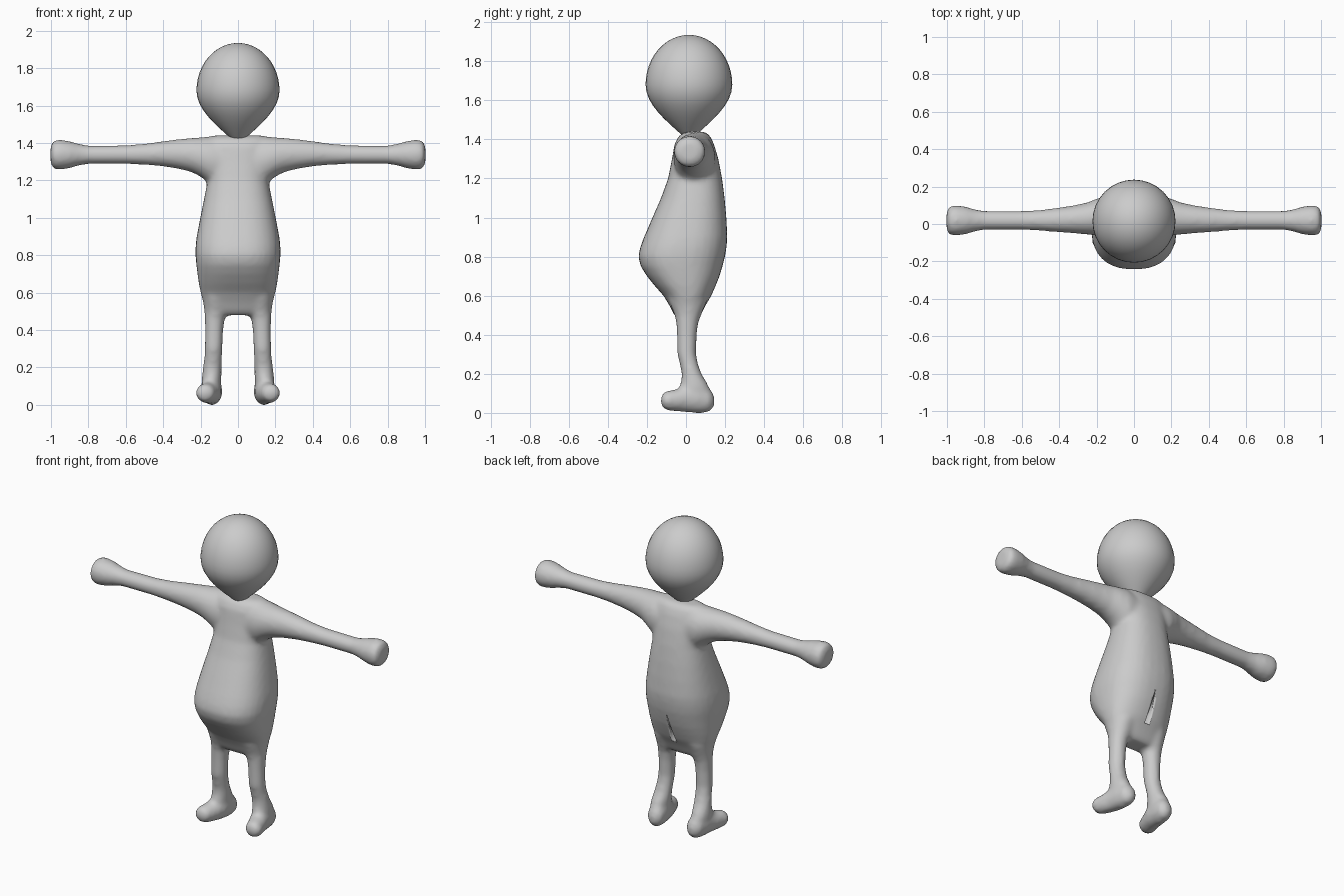
import bpy, bmesh
from math import cos, sin, pi

N = 32


def spow(v, p):
    return abs(v) ** p * (1 if v >= 0 else -1)


def loft(bm, axis, rows, sx=1, power=2.0):
    """Closed tube along an axis; each row is (t, u_min, u_max, v_min, v_max)."""
    rings, e = [], 2 / power
    for t, u0, u1, v0, v1 in rows:
        ring = []
        for i in range(N):
            a = 2 * pi * i / N
            u = (u0 + u1) / 2 + (u1 - u0) / 2 * spow(cos(a), e)
            v = (v0 + v1) / 2 + (v1 - v0) / 2 * spow(sin(a), e)
            x, y, z = {'x': (t, u, v), 'y': (u, t, v), 'z': (u, v, t)}[axis]
            ring.append(bm.verts.new((x * sx, y, z)))
        rings.append(ring)
    faces = [bm.faces.new(rings[0]), bm.faces.new(rings[-1])]
    for a, b in zip(rings, rings[1:]):
        for i in range(N):
            j = (i + 1) % N
            faces.append(bm.faces.new((a[i], a[j], b[j], b[i])))
    bmesh.ops.recalc_face_normals(bm, faces=faces)


def make(name, bm):
    me = bpy.data.meshes.new(name)
    bm.to_mesh(me)
    bm.free()
    ob = bpy.data.objects.new(name, me)
    bpy.context.collection.objects.link(ob)
    for p in me.polygons:
        p.use_smooth = True
    return ob


# torso: half width, front and back at each height
torso = [(0.48, 0.15, -0.04, 0.06), (0.50, 0.175, -0.06, 0.075), (0.55, 0.187, -0.085, 0.10),
         (0.60, 0.20, -0.115, 0.13), (0.65, 0.21, -0.16, 0.152), (0.70, 0.217, -0.20, 0.172),
         (0.75, 0.223, -0.232, 0.187), (0.80, 0.228, -0.245, 0.20), (0.85, 0.227, -0.234, 0.208),
         (0.90, 0.221, -0.215, 0.212), (1.00, 0.202, -0.172, 0.207), (1.10, 0.182, -0.128, 0.198),
         (1.20, 0.162, -0.092, 0.185), (1.30, 0.165, -0.072, 0.166), (1.38, 0.17, -0.058, 0.142),
         (1.42, 0.165, -0.035, 0.122), (1.44, 0.14, 0.0, 0.095)]
# arm along x: y range, z range
arm = [(0.08, -0.06, 0.15, 1.15, 1.435), (0.15, -0.065, 0.15, 1.18, 1.435),
       (0.20, -0.062, 0.135, 1.22, 1.43), (0.25, -0.056, 0.115, 1.245, 1.427),
       (0.32, -0.05, 0.10, 1.262, 1.42), (0.40, -0.044, 0.088, 1.275, 1.41),
       (0.50, -0.036, 0.075, 1.284, 1.396), (0.60, -0.031, 0.07, 1.288, 1.388),
       (0.80, -0.031, 0.07, 1.288, 1.386), (0.85, -0.04, 0.078, 1.28, 1.395),
       (0.90, -0.055, 0.093, 1.265, 1.41), (0.95, -0.062, 0.10, 1.257, 1.418),
       (0.98, -0.06, 0.097, 1.26, 1.415), (0.995, -0.05, 0.085, 1.272, 1.403),
       (1.002, -0.02, 0.055, 1.30, 1.375)]
# leg along z: x range, y range
leg = [(0.06, 0.09, 0.19, -0.02, 0.12), (0.13, 0.09, 0.195, -0.035, 0.12),
       (0.16, 0.088, 0.192, -0.026, 0.105), (0.20, 0.087, 0.187, -0.022, 0.08),
       (0.25, 0.085, 0.181, -0.032, 0.062), (0.30, 0.083, 0.178, -0.045, 0.052),
       (0.40, 0.079, 0.176, -0.047, 0.055), (0.46, 0.071, 0.178, -0.05, 0.063),
       (0.50, 0.05, 0.18, -0.058, 0.078), (0.58, 0.03, 0.19, -0.09, 0.11)]
# foot along y: x range, z range, toes turned out
foot = [(0.146, 0.12, 0.15, 0.04, 0.08), (0.137, 0.10, 0.168, 0.02, 0.105),
        (0.115, 0.086, 0.185, 0.003, 0.13), (0.07, 0.083, 0.195, -0.002, 0.15),
        (0.0, 0.09, 0.205, 0.003, 0.14), (-0.05, 0.105, 0.218, 0.008, 0.12),
        (-0.09, 0.12, 0.226, 0.012, 0.115), (-0.115, 0.13, 0.22, 0.022, 0.105),
        (-0.129, 0.155, 0.197, 0.045, 0.08)]

bm = bmesh.new()
loft(bm, 'z', [(z, -w, w, f, b) for z, w, f, b in torso], power=2.4)
for s in (1, -1):
    loft(bm, 'x', arm, s)
    loft(bm, 'z', leg, s)
    loft(bm, 'y', foot, s)
body = make("body", bm)

# blend limbs and torso into one skin
rm = body.modifiers.new("blend", 'REMESH')
rm.mode = 'VOXEL'
rm.voxel_size = 0.013
rm.use_smooth_shade = True
sm = body.modifiers.new("soften", 'SMOOTH')
sm.factor = 0.5
sm.iterations = 8

# narrow cleft low on the back
bm = bmesh.new()
for p in [(0, 0.19, 0.77), (0.045, 0.2, 0.57), (-0.045, 0.2, 0.57), (0, 0.06, 0.58)]:
    bm.verts.new(p)
bmesh.ops.convex_hull(bm, input=bm.verts[:])
cutter = make("cleft_cutter", bm)
cutter.hide_render = True
cutter.display_type = 'WIRE'
bo = body.modifiers.new("cleft", 'BOOLEAN')
bo.operation = 'DIFFERENCE'
bo.object = cutter

# egg-shaped head, narrowing to the neck
bm = bmesh.new()
bmesh.ops.create_uvsphere(bm, u_segments=32, v_segments=24, radius=1)
for v in bm.verts:
    t = max(0, -v.co.z)
    k = 0.222 * (1 - 0.7 * t * t)
    v.co = (v.co.x * k, v.co.y * k + 0.015,
            1.68 + v.co.z * (0.255 if v.co.z > 0 else 0.28))
make("head", bm)
